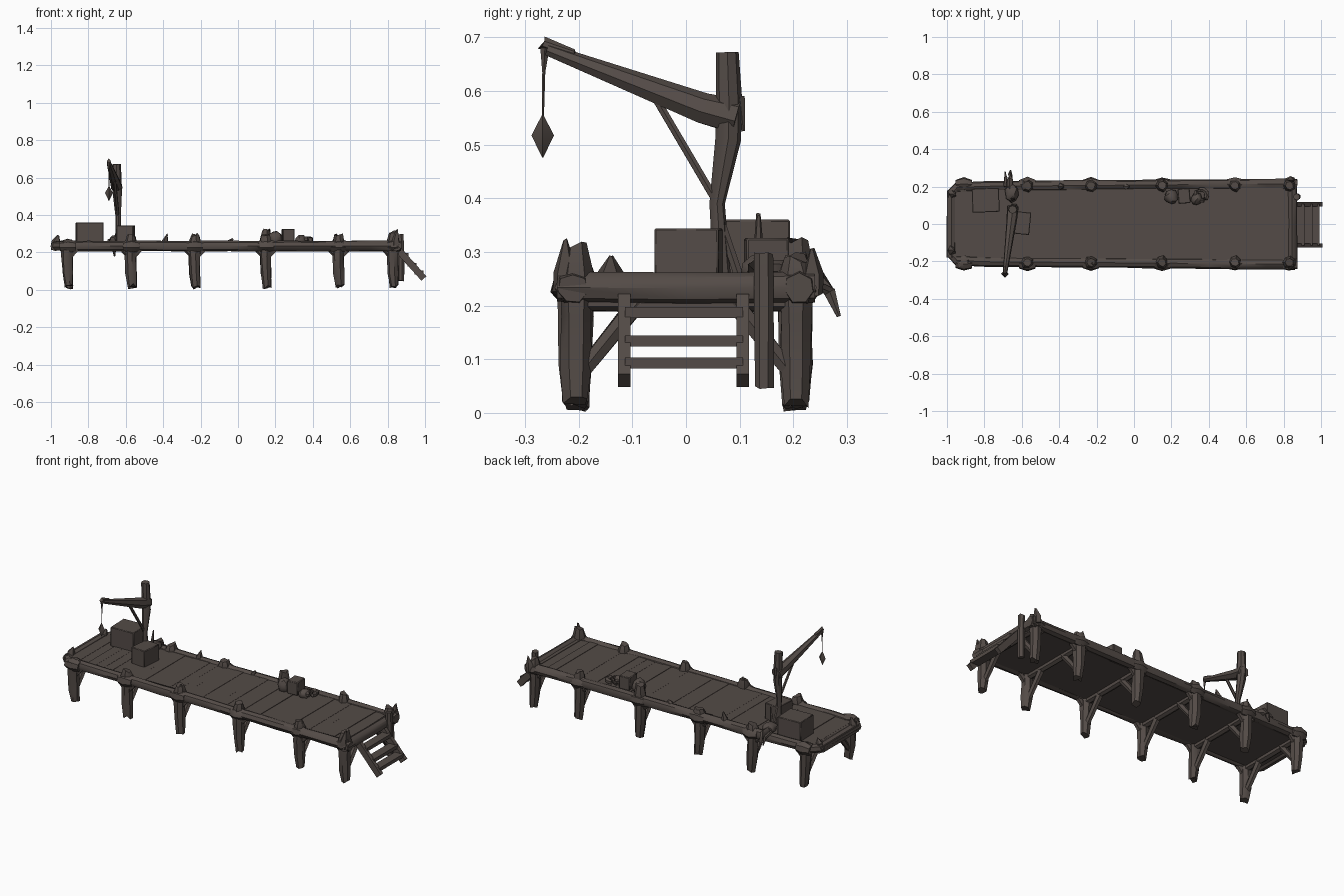
import bpy, bmesh, math, random
from mathutils import Vector, Matrix
random.seed(4)


def material(name, rgb):
    m = bpy.data.materials.new(name)
    m.diffuse_color = (*rgb, 1)
    return m


WOOD = material("weathered_wood", (0.088, 0.071, 0.063))


def finish(name, bm):
    bmesh.ops.recalc_face_normals(bm, faces=bm.faces[:])
    me = bpy.data.meshes.new(name)
    bm.to_mesh(me)
    bm.free()
    me.materials.append(WOOD)
    me.shade_smooth()
    me.set_sharp_from_angle(angle=math.radians(40))
    ob = bpy.data.objects.new(name, me)
    bpy.context.collection.objects.link(ob)
    return ob


def limb(name, pts, radii, sides=7, jit=0.0, ragged=0.0):
    """Rough log: rings swept along a path, optional splintered ends."""
    pts = [Vector(p) for p in pts]
    bm = bmesh.new()
    rings = []
    for i, (p, r) in enumerate(zip(pts, radii)):
        d = (pts[min(i + 1, len(pts) - 1)] - pts[max(i - 1, 0)]).normalized()
        ref = Vector((0, 1, 0)) if abs(d.y) < 0.8 else Vector((1, 0, 0))
        u = d.cross(ref).normalized()
        v = d.cross(u)
        end = i in (0, len(pts) - 1)
        ring = []
        for k in range(sides):
            a = 2 * math.pi * k / sides
            rr = r * (1 + random.uniform(-jit, jit))
            slip = random.uniform(-ragged, ragged) if end else 0
            ring.append(bm.verts.new(p + (u * math.cos(a) + v * math.sin(a)) * rr + d * slip))
        rings.append(ring)
    for a, b in zip(rings, rings[1:]):
        for k in range(sides):
            j = (k + 1) % sides
            bm.faces.new((a[k], a[j], b[j], b[k]))
    bm.faces.new(rings[0])
    bm.faces.new(rings[-1])
    return finish(name, bm)


def box(name, c, s, rz=0.0, bevel=0.0, ry=0.0):
    bm = bmesh.new()
    M = Matrix.Translation(c) @ Matrix.Rotation(rz, 4, 'Z') @ Matrix.Rotation(ry, 4, 'Y')
    bmesh.ops.create_cube(bm, size=1, matrix=M @ Matrix.Diagonal((*s, 1)))
    if bevel:
        bmesh.ops.bevel(bm, geom=bm.edges[:], offset=bevel, segments=1, affect='EDGES')
    return finish(name, bm)


def lump(name, c, s):
    bm = bmesh.new()
    bmesh.ops.create_icosphere(bm, subdivisions=2, radius=1,
                               matrix=Matrix.Translation(c) @ Matrix.Diagonal((*s, 1)))
    for v in bm.verts:
        v.co += Vector([random.uniform(-.004, .004) for _ in range(3)])
    return finish(name, bm)


# Deck: cross planks, clipped at the two seaward corners
def half_width(x):
    return min(0.212 + 0.008 * (x + 1), 0.165 + (x + 1) * 0.9)


bm = bmesh.new()
edges = [-1.0, -0.945] + [-0.945 + 1.805 * i / 34 for i in range(1, 35)]
for x0, x1 in zip(edges, edges[1:]):
    top = 0.251 + random.uniform(-.002, .002)
    w = random.uniform(-.003, .003)
    corners = [(x0, -half_width(x0) - w), (x1, -half_width(x1) - w),
               (x1, half_width(x1) + w), (x0, half_width(x0) + w)]
    lo = [bm.verts.new((x, y, 0.214)) for x, y in corners]
    hi = [bm.verts.new((x, y, top)) for x, y in corners]
    bm.faces.new(lo)
    bm.faces.new(hi)
    for k in range(4):
        j = (k + 1) % 4
        bm.faces.new((lo[k], lo[j], hi[j], hi[k]))
finish("deck_planks", bm)

# Perimeter logs
for s in (-1, 1):
    xs = [-0.95 + 1.81 * i / 12 for i in range(13)]
    limb("side_beam", [(x, s * (half_width(x) - 0.012 if x > -0.94 else 0.195), 0.234) for x in xs],
         [0.028] * 13, 8, 0.08)
    limb("corner_beam", [(-0.98, s * 0.16, 0.234), (-0.935, s * 0.205, 0.234)], [0.025] * 2, 7, 0.08)
limb("seaward_beam", [(-0.976, -0.18, 0.234), (-0.976, 0.18, 0.234)], [0.026] * 2, 8, 0.08)
limb("landward_beam", [(0.845, -0.24, 0.234), (0.845, 0, 0.232), (0.845, 0.24, 0.234)], [0.028] * 3, 8, 0.08)

# Piles, collars, cross beams and braces
piles = [(-0.91, 0.262), (-0.57, 0.29), (-0.23, 0.292), (0.15, 0.295), (0.54, 0.298), (0.83, 0.312)]
for x, top in piles:
    for s in (-1, 1):
        y = s * 0.205
        if s > 0:
            top = {0.15: 0.318, 0.83: 0.29}.get(x, top - 0.008)
        b = random.uniform(0.012, 0.024)
        limb("pile", [(x + .006, y, b), (x, y, 0.09), (x - .003, y, 0.18), (x, y, 0.255), (x, y, top)],
             [0.024, 0.03, 0.031, 0.034, 0.022], 7, 0.12, 0.011)
        limb("pile_collar", [(x - 0.042, s * 0.211, 0.232), (x, s * 0.214, 0.234), (x + 0.042, s * 0.211, 0.232)],
             [0.027, 0.037, 0.027], 7, 0.1)
        limb("inner_brace", [(x, s * 0.195, 0.075), (x, s * 0.085, 0.212)], [0.015, 0.019], 6, 0.1)
        for d in (-1, 1):
            if abs(x + d * 0.06) < 0.86:
                limb("beam_knee", [(x, y, 0.165), (x + d * 0.048, y, 0.217)], [0.014, 0.014], 5, 0.1)
    limb("cross_beam", [(x, -0.2, 0.208), (x, 0, 0.206), (x, 0.2, 0.208)], [0.018] * 3, 6, 0.1)

# Small splintered stakes along the edges
for x, y, h, r in [(-0.975, -0.14, 0.292, 0.024), (-0.97, 0.16, 0.285, 0.022), (-0.39, 0.2, 0.298, 0.02),
                   (-0.04, 0.2, 0.272, 0.016), (-0.65, 0.135, 0.37, 0.014), (-0.23, -0.21, 0.302, 0.018),
                   (0.84, -0.225, 0.325, 0.024), (0.84, 0.235, 0.305, 0.02)]:
    limb("edge_stake", [(x, y, 0.22), (x, y, 0.26), (x + .012, y, h)], [r, r, 0.004], 5, 0.15, 0.004)

# Landing pole and steps
limb("landing_pole", [(0.872, 0.145, 0.048), (0.872, 0.145, 0.18), (0.868, 0.145, 0.295)],
     [0.018, 0.02, 0.018], 7, 0.08, 0.004)
for y in (-0.115, 0.106):
    run = Vector((0.135, 0, -0.15))
    box("step_stringer", (0.927, y, 0.135), (0.2, 0.023, 0.036), ry=math.atan2(0.15, 0.135))
for x, z in [(0.887, 0.187), (0.93, 0.134), (0.968, 0.093)]:
    box("step_tread", (x, -0.004, z), (0.05, 0.22, 0.02))

# Crane: bent mast, boom, brace, back stay
limb("crane_mast", [(-0.64, 0.068, 0.24), (-0.64, 0.058, 0.39), (-0.646, 0.079, 0.51),
                    (-0.648, 0.08, 0.58), (-0.649, 0.077, 0.672)], [0.017, 0.014, 0.024, 0.025, 0.022], 8, 0.05)
limb("crane_boom", [(-0.648, 0.095, 0.55), (-0.653, 0.03, 0.567), (-0.689, -0.258, 0.677)],
     [0.033, 0.029, 0.012], 7, 0.05)
limb("boom_brace", [(-0.641, 0.056, 0.395), (-0.66, -0.06, 0.592)], [0.008, 0.008], 6)
limb("mast_foot_stay", [(-0.641, 0.055, 0.385), (-0.635, 0.1, 0.25)], [0.009, 0.01], 6)
limb("mast_splinter", [(-0.648, 0.1, 0.59), (-0.648, 0.107, 0.525)], [0.01, 0.003], 5)
limb("boom_lashing", [(-0.683, -0.205, 0.668), (-0.691, -0.268, 0.689)], [0.008, 0.011], 6, 0.2, 0.005)
# Hoist rope and diamond weight
limb("hoist_rope", [(-0.69, -0.263, 0.68), (-0.69, -0.265, 0.635), (-0.69, -0.267, 0.54)],
     [0.009, 0.003, 0.002], 5)
limb("hoist_weight", [(-0.69, -0.267, 0.556), (-0.69, -0.267, 0.517), (-0.69, -0.267, 0.476)],
     [0.001, 0.021, 0.001], 4)

# Cargo near the crane
box("large_crate", (-0.793, 0.127, 0.304), (0.145, 0.128, 0.112), 0.04, 0.003)
box("small_crate", (-0.6, 0.005, 0.295), (0.09, 0.12, 0.098), -0.1, 0.003)
lump("rope_heap", (-0.655, 0.165, 0.265), (0.035, 0.05, 0.03))
limb("overhanging_rope", [(-0.665, 0.16, 0.275), (-0.665, 0.235, 0.262), (-0.662, 0.268, 0.225), (-0.66, 0.285, 0.18)],
     [0.014, 0.018, 0.011, 0.004], 6, 0.2)
limb("rope_strand", [(-0.69, 0.2, 0.265), (-0.685, 0.25, 0.25), (-0.69, 0.277, 0.215)], [0.009, 0.01, 0.004], 5, 0.2)

# Cargo midway along the back edge
box("cargo_box", (0.268, 0.15, 0.288), (0.065, 0.08, 0.076), 0.08, 0.004)
lump("sack_left", (0.2, 0.145, 0.272), (0.038, 0.04, 0.045))
lump("sack_right", (0.335, 0.135, 0.262), (0.03, 0.032, 0.032))
limb("rope_coil", [(0.36 + .03 * math.cos(a), 0.155 + .03 * math.sin(a), 0.27)
                   for a in [i * math.pi / 5 for i in range(11)]], [0.014] * 11, 6, 0.1)
